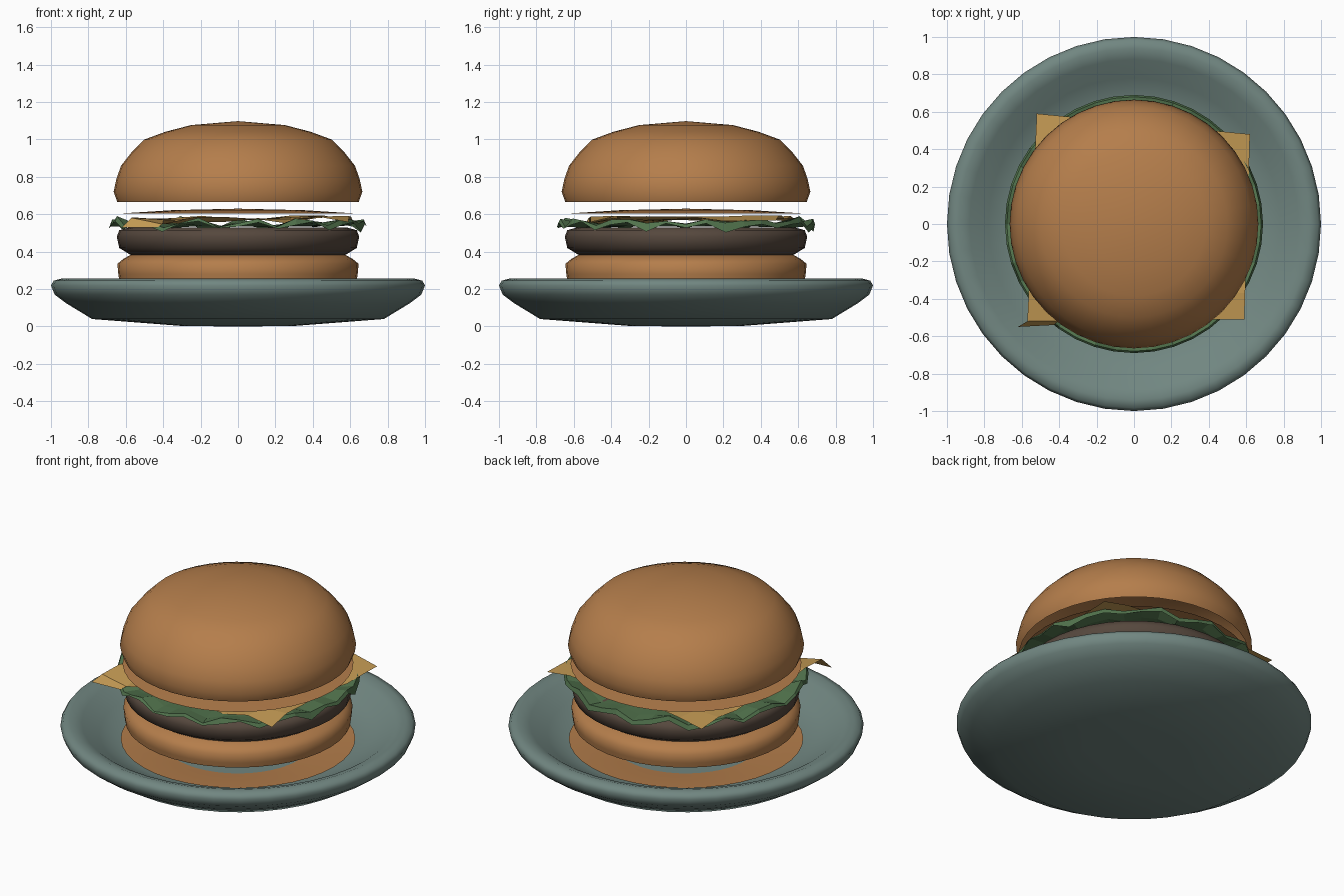
import bpy, bmesh, math, random

if "Cube" in bpy.data.objects:
    bpy.data.objects.remove(bpy.data.objects["Cube"])
random.seed(4)


def material(name, rgb):
    m = bpy.data.materials.new(name)
    m.diffuse_color = (*rgb, 1)
    m.use_nodes = True
    m.node_tree.nodes["Principled BSDF"].inputs["Base Color"].default_value = m.diffuse_color
    return m


BUN = material("toasted bun", (0.46, 0.208, 0.071))
PLATE = material("grey green plate", (0.165, 0.24, 0.22))
MEAT = material("dark meat", (0.092, 0.064, 0.047))
CHEESE = material("yellow cheese", (0.56, 0.33, 0.09))
LEAF = material("lettuce green", (0.085, 0.175, 0.075))


def finish(name, bm, mat, angle):
    mesh = bpy.data.meshes.new(name)
    bm.to_mesh(mesh)
    bm.free()
    mesh.materials.append(mat)
    ob = bpy.data.objects.new(name, mesh)
    bpy.context.collection.objects.link(ob)
    bpy.ops.object.select_all(action='DESELECT')
    ob.select_set(True)
    bpy.context.view_layer.objects.active = ob
    if angle:
        bpy.ops.object.shade_smooth_by_angle(angle=math.radians(angle))
    return ob


def lathe(name, profile, mat, angle=60, sides=40, wave=None):
    """Revolve (radius, height) points, with an optional height wave."""
    bm = bmesh.new()
    rings = []
    for r, z in profile:
        if r == 0:
            rings.append([bm.verts.new((0, 0, z))] * sides)
            continue
        ring = []
        for i in range(sides):
            a = 2 * math.pi * i / sides
            dz = wave(r, i) if wave else 0
            ring.append(bm.verts.new((r * math.cos(a), r * math.sin(a), z + dz)))
        rings.append(ring)
    for low, high in zip(rings, rings[1:]):
        for i in range(sides):
            j = (i + 1) % sides
            corners = list(dict.fromkeys((low[i], low[j], high[j], high[i])))
            bm.faces.new(corners)
    return finish(name, bm, mat, angle)


# Plate: shallow dish with a rounded rim
lathe("plate", [(0, 0), (0.3, 0.003), (0.78, 0.04), (0.92, 0.125), (0.98, 0.17),
                (1.0, 0.22), (0.985, 0.245), (0.94, 0.257), (0.88, 0.236),
                (0.78, 0.17), (0.66, 0.122), (0.4, 0.11), (0, 0.11)], PLATE)

# Lower bun: open wall with a loose base lying on the plate
lathe("lower_bun_base", [(0, 0.085), (0.35, 0.1), (0.47, 0.12), (0.66, 0.135)], BUN)
lathe("lower_bun", [(0.635, 0.25), (0.64, 0.28), (0.645, 0.335), (0.615, 0.36),
                    (0.575, 0.383), (0, 0.39)], BUN)

# Patty
lathe("patty", [(0, 0.375), (0.57, 0.38), (0.635, 0.42), (0.648, 0.48),
                (0.635, 0.515), (0.58, 0.53), (0, 0.53)], MEAT)


# Lettuce: thin leaf with a ragged, drooping edge
def frill(r, i):
    k = max(0, (r - 0.4) / 0.29)
    return k * (0.022 * math.sin(i * 2.1) + random.uniform(-0.014, 0.014))


lathe("lettuce", [(0, 0.535), (0.4, 0.535), (0.6, 0.55), (0.68, 0.56), (0.69, 0.535)],
      LEAF, angle=0, wave=frill)

# Cheese: slightly turned, crumpled square slice with one folded corner
bm = bmesh.new()
CORNERS = [(-0.57, -0.52, 0.565), (0.59, -0.51, 0.575),
           (0.62, 0.48, 0.585), (-0.52, 0.59, 0.575)]
N = 7
grid = []
for j in range(N + 1):
    v = j / N
    row = []
    for i in range(N + 1):
        u = i / N
        weights = ((1 - u) * (1 - v), u * (1 - v), u * v, (1 - u) * v)
        x, y, z = (sum(w * c[k] for w, c in zip(weights, CORNERS)) for k in range(3))
        edge = max(abs(2 * u - 1), abs(2 * v - 1))
        z += random.uniform(-0.022, 0.018) * edge
        row.append(bm.verts.new((x, y, z)))
    grid.append(row)
for j in range(N):
    for i in range(N):
        bm.faces.new((grid[j][i], grid[j][i + 1], grid[j + 1][i + 1], grid[j + 1][i]))
# folded flap below the front left corner
flap = [bm.verts.new(p) for p in ((-0.62, -0.55, 0.53), (-0.43, -0.54, 0.53))]
bm.faces.new((grid[0][0], flap[0], flap[1], grid[0][1]))
finish("cheese", bm, CHEESE, 0)

# Upper bun: domed shell above its loose inner slice
lathe("upper_bun_slice", [(0.65, 0.603), (0.35, 0.622), (0, 0.63)], BUN)
lathe("upper_bun", [(0.645, 0.665), (0.665, 0.72), (0.65, 0.79), (0.625, 0.86),
                    (0.57, 0.93), (0.5, 1.0), (0.385, 1.042), (0.25, 1.077),
                    (0, 1.098)], BUN)
